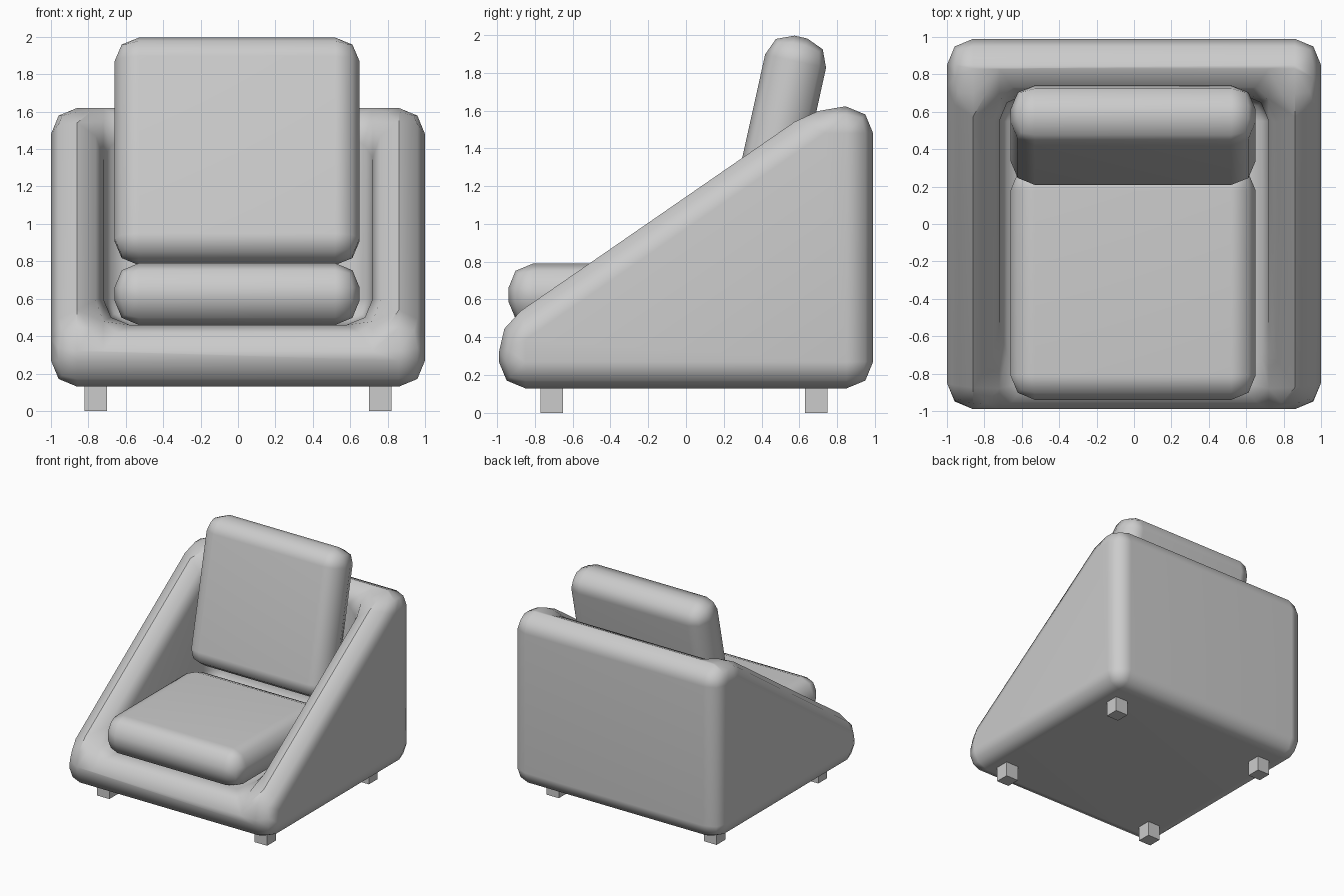
import bpy, bmesh, math
from mathutils import Matrix, Vector

cube = bpy.data.objects.get("Cube")
if cube:
    bpy.data.objects.remove(cube, do_unlink=True)

fabric = bpy.data.materials.new("light_grey")
fabric.use_nodes = True
GREY = (0.6, 0.6, 0.6, 1)
fabric.diffuse_color = GREY
fabric.node_tree.nodes["Principled BSDF"].inputs["Base Color"].default_value = GREY


def finish(name, bm, smooth=True):
    """Turn a bmesh into a named, shaded object."""
    bmesh.ops.recalc_face_normals(bm, faces=bm.faces)
    for f in bm.faces:
        f.smooth = smooth
    mesh = bpy.data.meshes.new(name)
    bm.to_mesh(mesh)
    bm.free()
    mesh.materials.append(fabric)
    obj = bpy.data.objects.new(name, mesh)
    bpy.context.collection.objects.link(obj)
    return obj


def soften(obj, width):
    """Round the edges in two steps, keeping the broad faces flat."""
    bevel = obj.modifiers.new("round_edges", "BEVEL")
    bevel.width = width
    bevel.segments = 2
    bevel.limit_method = "ANGLE"
    bevel.angle_limit = math.radians(25)
    bevel.use_clamp_overlap = False
    normals = obj.modifiers.new("flat_normals", "WEIGHTED_NORMAL")
    normals.weight = 50


def box(name, size, location, tilt=0):
    bm = bmesh.new()
    bmesh.ops.create_cube(bm, size=1)
    bmesh.ops.scale(bm, vec=size, verts=bm.verts)
    obj = finish(name, bm, smooth=False)
    obj.matrix_world = Matrix.Translation(location) @ Matrix.Rotation(tilt, 4, "X")
    return obj


# Frame: base, sloping arms and back as one shell around an open seat well
BOTTOM, FLOOR, TOP = 0.13, 0.46, 1.62
FRONT, BACK, INNER_BACK = -0.99, 0.99, 0.69
OUT, INN = 1.0, 0.72
bm = bmesh.new()
sides = []
for s in (-1, 1):
    points = {
        "front_low": (OUT, FRONT, BOTTOM), "back_low": (OUT, BACK, BOTTOM),
        "back_top": (OUT, BACK, TOP), "arm_top": (OUT, INNER_BACK, TOP),
        "front_out": (OUT, FRONT, FLOOR), "front_in": (INN, FRONT, FLOOR),
        "well_top": (INN, INNER_BACK, TOP), "well_low": (INN, INNER_BACK, FLOOR),
    }
    v = {k: bm.verts.new((s * x, y, z)) for k, (x, y, z) in points.items()}
    sides.append(v)
    for loop in (
        ("front_low", "back_low", "back_top", "arm_top", "front_out"),  # outer side
        ("front_out", "arm_top", "well_top", "front_in"),               # arm slope
        ("front_in", "well_top", "well_low"),                           # inner side
    ):
        bm.faces.new([v[k] for k in loop])
a, b = sides
for p, q in (("front_low", "back_low"), ("back_low", "back_top"),
             ("well_top", "well_low"), ("well_low", "front_in")):
    bm.faces.new((a[p], a[q], b[q], b[p]))
bm.faces.new([a[k] for k in ("front_low", "front_out", "front_in")]
             + [b[k] for k in ("front_in", "front_out", "front_low")])
bm.faces.new([a[k] for k in ("back_top", "arm_top", "well_top")]
             + [b[k] for k in ("well_top", "arm_top", "back_top")])
soften(finish("armchair_frame", bm), 0.14)


# Cushions: the same rounded block, lying flat and leaning back
def cushion(name, length, location, tilt):
    obj = box(name, (1.31, length, 0.33), location, tilt)
    for f in obj.data.polygons:
        f.use_smooth = True
    soften(obj, 0.13)


cushion("seat_cushion", 1.25, (-0.005, -0.315, 0.625), 0)
cushion("back_cushion", 1.23, (-0.005, 0.475, 1.388), math.radians(77.5))

# Legs
for x, side in ((-0.76, "right"), (0.76, "left")):
    for y, end in ((-0.71, "front"), (0.69, "back")):
        box(f"{end}_{side}_leg", (0.12, 0.12, 0.16), Vector((x, y, 0.08)))
